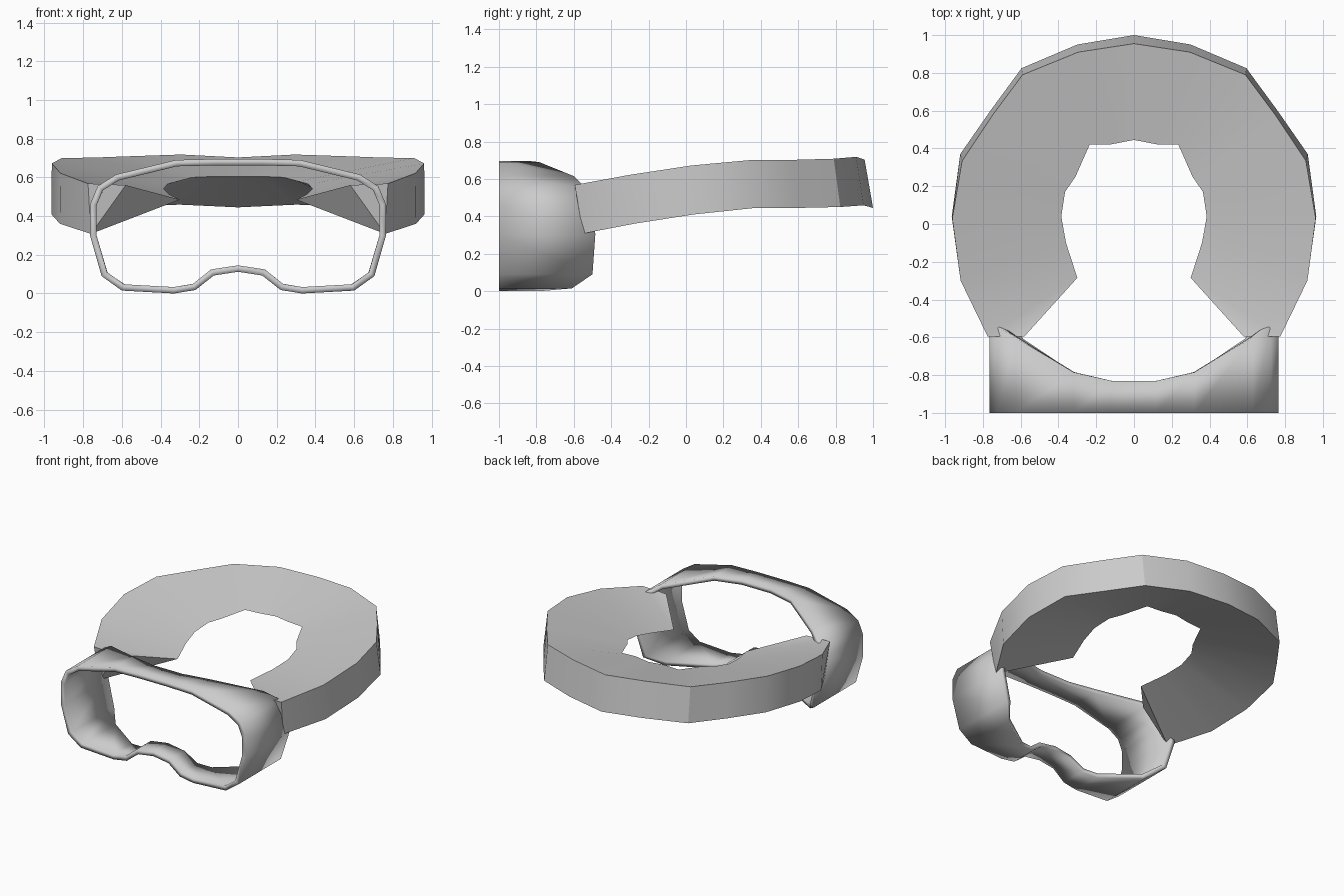
import bpy, bmesh

if "Cube" in bpy.data.objects:
    bpy.data.objects.remove(bpy.data.objects["Cube"])


def make_object(name, verts, faces):
    bm = bmesh.new()
    vs = [bm.verts.new(v) for v in verts]
    for f in faces:
        bm.faces.new([vs[i] for i in f])
    bmesh.ops.recalc_face_normals(bm, faces=bm.faces)
    mesh = bpy.data.meshes.new(name)
    bm.to_mesh(mesh)
    bm.free()
    ob = bpy.data.objects.new(name, mesh)
    bpy.context.collection.objects.link(ob)
    return ob


def smooth(ob):
    bpy.ops.object.select_all(action='DESELECT')
    ob.select_set(True)
    bpy.context.view_layer.objects.active = ob
    bpy.ops.object.shade_smooth_by_angle(angle=0.5)


def mirrored(half):
    """Half outline starting and ending on x = 0 -> closed loop."""
    return half + [(-p[0],) + p[1:] for p in half[-2:0:-1]]


# Goggle frame: half outline (x, z, rear y), extruded back from the front plane
half = [(0, 0.695, -0.83), (0.12, 0.695, -0.83), (0.32, 0.69, -0.785),
        (0.63, 0.615, -0.6), (0.725, 0.555, -0.54), (0.765, 0.46, -0.495),
        (0.765, 0.30, -0.485), (0.705, 0.09, -0.5), (0.60, 0.015, -0.61),
        (0.33, 0.0, -0.78), (0.22, 0.018, -0.81), (0.125, 0.093, -0.83),
        (0, 0.112, -0.83)]
loop = mirrored(half)
n = len(loop)
verts = [(x, -1, z) for x, z, y in loop] + [(x, y, z) for x, z, y in loop]
faces = [(i, (i + 1) % n, n + (i + 1) % n, n + i) for i in range(n)]
frame = make_object("goggle_frame", verts, faces)
# outward normals so the wall thickens inwards
top = max(frame.data.polygons, key=lambda p: p.center.z)
if top.normal.z < 0:
    frame.data.flip_normals()
sol = frame.modifiers.new("wall", 'SOLIDIFY')
sol.thickness = 0.033
sol.offset = -1
sol.use_even_offset = True
smooth(frame)

# Head band: wedge section (top edge, bottom edge, inner edge), centre back to front
top_edge = [(0, 0.955, 0.703), (0.295, 0.91, 0.718), (0.59, 0.79, 0.708),
            (0.75, 0.575, 0.702), (0.91, 0.335, 0.70), (0.962, 0.03, 0.672),
            (0.918, -0.30, 0.622), (0.775, -0.595, 0.568)]
low_edge = [(0, 1.0, 0.445), (0.30, 0.95, 0.459), (0.595, 0.825, 0.45),
            (0.76, 0.60, 0.445), (0.92, 0.37, 0.445), (0.965, 0.04, 0.41),
            (0.92, -0.28, 0.36), (0.76, -0.55, 0.308)]
inner_edge = [(0, 0.445, 0.605), (0.12, 0.422, 0.605), (0.235, 0.42, 0.60),
              (0.31, 0.25, 0.58), (0.365, 0.17, 0.565), (0.385, 0.04, 0.54),
              (0.36, -0.10, 0.515), (0.30, -0.285, 0.485)]
corner = (0.58, -0.595, 0.56)


def full(edge):
    return [(-x, y, z) for x, y, z in edge[:0:-1]] + edge


m = 2 * len(top_edge) - 1
verts = full(top_edge) + full(low_edge) + full(inner_edge)
verts += [(-corner[0],) + corner[1:], corner]
faces = []
for i in range(m - 1):
    for a, b in ((0, m), (m, 2 * m), (2 * m, 0)):
        faces.append((a + i, a + i + 1, b + i + 1, b + i))
# front ends of the band, with a small hooked corner
for e, c in ((0, 3 * m), (m - 1, 3 * m + 1)):
    faces += [(e, c, 2 * m + e), (e, m + e, c), (m + e, 2 * m + e, c)]
band = make_object("head_band", verts, faces)
smooth(band)
